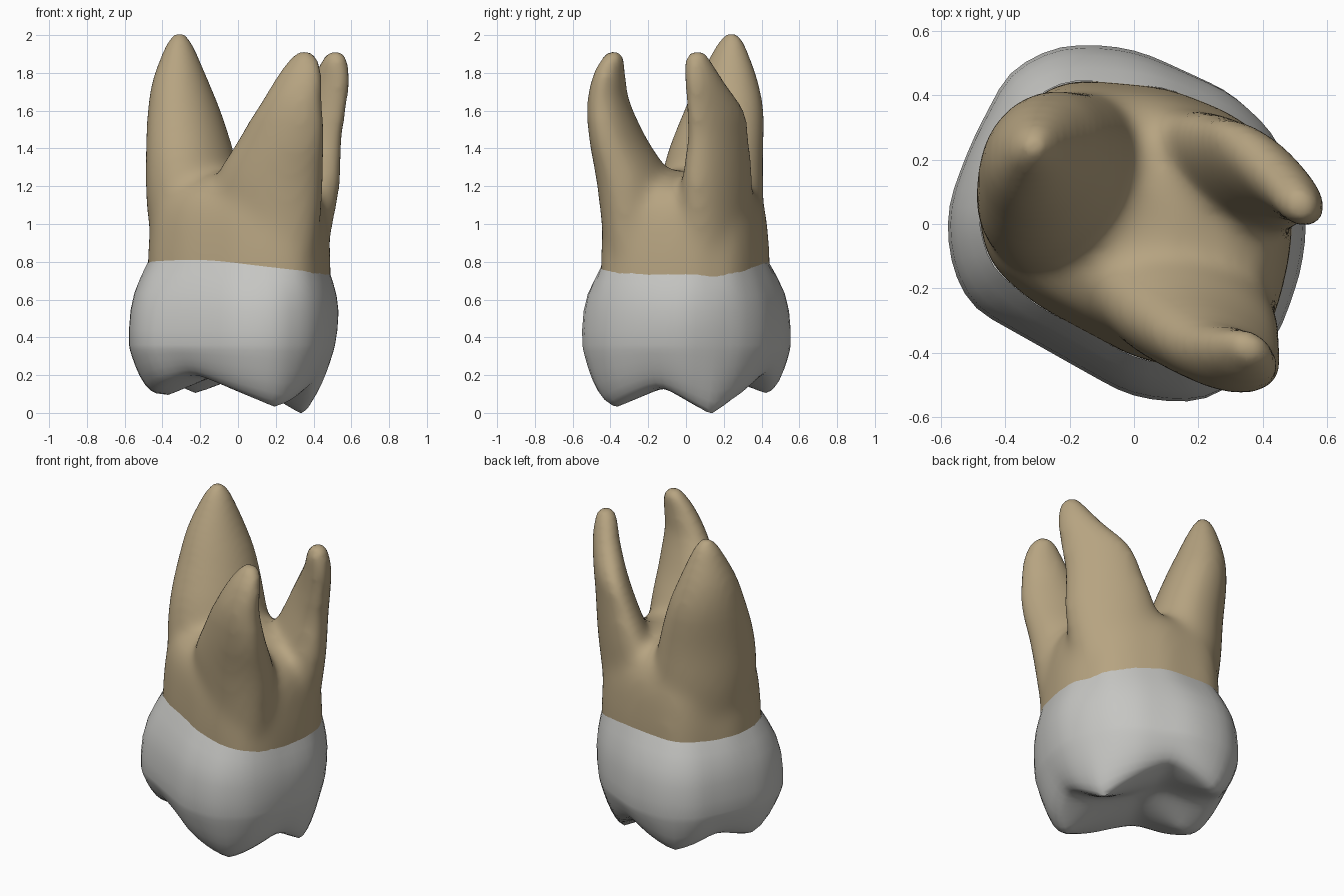
import bpy, bmesh, math
from math import sin, cos, pi, hypot

if "Cube" in bpy.data.objects:
    bpy.data.objects.remove(bpy.data.objects["Cube"])

N = 64

def material(name, rgb):
    m = bpy.data.materials.new(name)
    m.diffuse_color = (*rgb, 1)
    m.use_nodes = True
    m.node_tree.nodes["Principled BSDF"].inputs["Base Color"].default_value = m.diffuse_color
    return m

enamel = material("enamel_grey", (0.56, 0.56, 0.54))
dentine = material("root_tan", (0.47, 0.37, 0.22))

# Plan outlines: widest part of the crown, and the narrower neck
BELLY = [(-.58, -.02), (-.57, .08), (-.50, .26), (-.39, .47), (-.25, .55), (-.10, .555), (.02, .535),
         (.30, .41), (.42, .30), (.50, .15), (.54, 0), (.52, -.15), (.46, -.32), (.38, -.45),
         (.22, -.55), (.10, -.55), (-.02, -.53), (-.20, -.43), (-.50, -.26), (-.56, -.15)]
NECK = [(-.48, 0), (-.46, .17), (-.30, .40), (-.20, .445), (.10, .42), (.30, .34), (.42, .25),
        (.49, .05), (.48, -.10), (.43, -.30), (.34, -.43), (.20, -.455), (0, -.41), (-.30, -.25), (-.44, -.13)]

def radii(points):
    """Radius of the closed polygon at N even angles, lightly rounded."""
    out = []
    for i in range(N):
        t = 2 * pi * i / N
        dx, dy = cos(t), sin(t)
        for (ax, ay), (bx, by) in zip(points, points[1:] + points[:1]):
            ex, ey = bx - ax, by - ay
            den = dx * ey - dy * ex
            if abs(den) < 1e-9:
                continue
            r = (ax * ey - ay * ex) / den
            u = (ax * dy - ay * dx) / den
            if r > 0 and -1e-6 <= u <= 1 + 1e-6:
                out.append(r)
                break
    return [(out[i - 1] + 2 * out[i] + out[(i + 1) % N]) / 4 for i in range(N)]

belly, neck = radii(BELLY), radii(NECK)

def polar(rs, i, s=1):
    t = 2 * pi * i / N
    return rs[i] * s * cos(t), rs[i] * s * sin(t)

def neck_line(x, y):
    """Height of the wavy border between crown and roots."""
    t = math.atan2(y, x)
    return .782 - .05 * x + .018 * cos(2 * t - 2.2) - .03 * max(0, cos(t - .45)) ** 8

def loft(bm, rings, caps=(True, True)):
    """Skin a stack of equal rings and close the chosen ends."""
    vs = [[bm.verts.new(p) for p in ring] for ring in rings]
    for a, b in zip(vs, vs[1:]):
        n = len(a)
        for i in range(n):
            bm.faces.new((a[i], a[(i + 1) % n], b[(i + 1) % n], b[i]))
    if caps[0]:
        bm.faces.new(vs[0][::-1])
    if caps[1]:
        bm.faces.new(vs[-1])

def finish(name, bm, mat):
    bmesh.ops.recalc_face_normals(bm, faces=bm.faces)
    me = bpy.data.meshes.new(name)
    bm.to_mesh(me)
    bm.free()
    ob = bpy.data.objects.new(name, me)
    bpy.context.collection.objects.link(ob)
    me.materials.append(mat)
    bpy.ops.object.select_all(action='DESELECT')
    ob.select_set(True)
    bpy.context.view_layer.objects.active = ob
    return ob

# Chewing surface: four cusps (x, y, z, slope) joined by grooves
CUSPS = [(.20, -.37, .025, .42), (.34, .13, -.012, .58), (-.38, -.01, .085, .42), (-.22, .42, .10, .38)]

def chew(x, y):
    k = 50
    zs = [z + m * hypot(x - cx, y - cy) for cx, cy, z, m in CUSPS]
    return min(.27, -math.log(sum(math.exp(-k * z) for z in zs)) / k + .004)

# Crown: wavy neck line, bulging wall, rounded rim, cusped bottom
rings = []
for z, blend in [(None, .02), (.71, .38), (.63, .72), (.54, .92), (.44, 1), (.36, 1)]:
    ring = []
    for i in range(N):
        r = neck[i] * (1 - blend) + belly[i] * blend
        t = 2 * pi * i / N
        if z and z < .5:
            r *= 1 - (.5 - z) * .3 * max(0, cos(t)) ** 2
        x, y = r * cos(t), r * sin(t)
        line = neck_line(x, y)
        ring.append((x, y, line if z is None else z + (line - .78) * (1 - blend)))
    rings.append(ring)
for s in (.99, .97, .94, .9, .85, .8, .75, .7, .64, .56, .48, .4, .32, .24, .16, .08, .02):
    ring = []
    for i in range(N):
        t = 2 * pi * i / N
        x, y = polar(belly, i, s * (1 - .045 * max(0, cos(t)) ** 2 * max(0, (s - .7) / .3)))
        start = .7 + .09 * max(0, cos(t - 2.05)) ** 4
        if s > start:
            z = chew(*polar(belly, i, start))
            bulge = 2.4 - .8 * max(0, cos(t - .2)) ** 2
            z += (.35 - z) * ((s - start) / (1 - start)) ** bulge
        else:
            z = chew(x, y)
        ring.append((x, y, z))
    rings.append(ring)
bm = bmesh.new()
loft(bm, rings, (False, True))
crown = finish("crown", bm, enamel)
bpy.ops.object.shade_smooth_by_angle(angle=math.radians(45))

# Roots: sections of (x, y, z, half length, half width), turned by degrees
ROOTS = [
    [(-.22, .13, .85, .27, .21, 55), (-.225, .13, 1.1, .30, .24, 55), (-.25, .15, 1.34, .28, .22, 55),
     (-.285, .20, 1.6, .22, .18, 58), (-.305, .22, 1.76, .165, .14, 60), (-.31, .235, 1.92, .09, .08, 60),
     (-.31, .24, 1.985, .05, .045, 60), (-.31, .24, 2.01, .02, .02, 60)],
    [(.18, -.25, .85, .25, .17, -22), (.16, -.265, 1.2, .31, .185, -22), (.23, -.36, 1.45, .24, .135, -22),
     (.285, -.41, 1.65, .165, .10, -22), (.33, -.405, 1.8, .115, .075, -22),
     (.35, -.385, 1.885, .065, .05, -22), (.35, -.385, 1.915, .025, .02, -22)],
    [(.28, .16, .85, .22, .13, -35), (.31, .165, 1.2, .27, .135, -35), (.37, .17, 1.45, .22, .105, -40),
     (.42, .155, 1.6, .19, .09, -45), (.485, .10, 1.75, .125, .075, -45), (.51, .065, 1.86, .075, .06, -45),
     (.515, .06, 1.895, .05, .045, -45), (.515, .06, 1.915, .02, .02, -45)],
]

def curve_through(sections, steps=5):
    """Smooth in-between sections so that the roots taper evenly."""
    out = []
    for k in range(len(sections) - 1):
        p0, p1, p2 = sections[max(k - 1, 0)], sections[k], sections[k + 1]
        p3 = sections[min(k + 2, len(sections) - 1)]
        h0, h1, h2 = [max(b[2] - a[2], 1e-6) for a, b in ((p0, p1), (p1, p2), (p2, p3))]
        for j in range(steps):
            u = j / steps
            row = []
            for a, b, c, d in zip(p0, p1, p2, p3):
                m1 = (c - a) / (h0 + h1) * h1
                m2 = (d - b) / (h1 + h2) * h1
                row.append((2*u**3 - 3*u*u + 1) * b + (u**3 - 2*u*u + u) * m1
                           + (3*u*u - 2*u**3) * c + (u**3 - u*u) * m2)
            out.append(row)
    return out + [sections[-1]]

bm = bmesh.new()
for sections in ROOTS:
    rings = []
    for cx, cy, z, a, b, deg in curve_through(sections):
        w = math.radians(deg)
        ring = []
        for i in range(32):
            t = 2 * pi * i / 32
            u, v = a * cos(t), b * sin(t)
            ring.append((cx + u * cos(w) - v * sin(w), cy + u * sin(w) + v * cos(w), z))
        rings.append(ring)
    loft(bm, rings)

# Root trunk, rising from inside the crown to where the roots part
loft(bm, [[(*polar(neck, i, s), z) for i in range(N)] for z, s in
          [(.55, 1), (.72, 1.01), (.85, 1.005), (1.0, .98), (1.1, .94), (1.18, .85), (1.24, .65), (1.28, .3)]])
roots = finish("roots", bm, dentine)

# Fuse the roots and trunk, then soften the joins more than the tips
remesh = roots.modifiers.new("fuse", 'REMESH')
remesh.mode = 'VOXEL'
remesh.voxel_size = .02
bpy.ops.object.modifier_apply(modifier="fuse")
joins = roots.vertex_groups.new(name="joins")
for v in roots.data.vertices:
    joins.add([v.index], max(0, min(1, (1.55 - v.co.z) / .25)), 'REPLACE')
for name, count, group in (("soften", 6, ""), ("soften_joins", 45, "joins")):
    smooth = roots.modifiers.new(name, 'SMOOTH')
    smooth.factor = .5
    smooth.iterations = count
    smooth.vertex_group = group
    bpy.ops.object.modifier_apply(modifier=name)

# Trim away what is hidden inside the crown
bm = bmesh.new()
bm.from_mesh(roots.data)
hidden = [v for v in bm.verts if v.co.z < neck_line(v.co.x, v.co.y) - .03]
bmesh.ops.delete(bm, geom=hidden, context='VERTS')
bm.to_mesh(roots.data)
bm.free()
for p in roots.data.polygons:
    p.material_index = 0
bpy.ops.object.shade_smooth()
